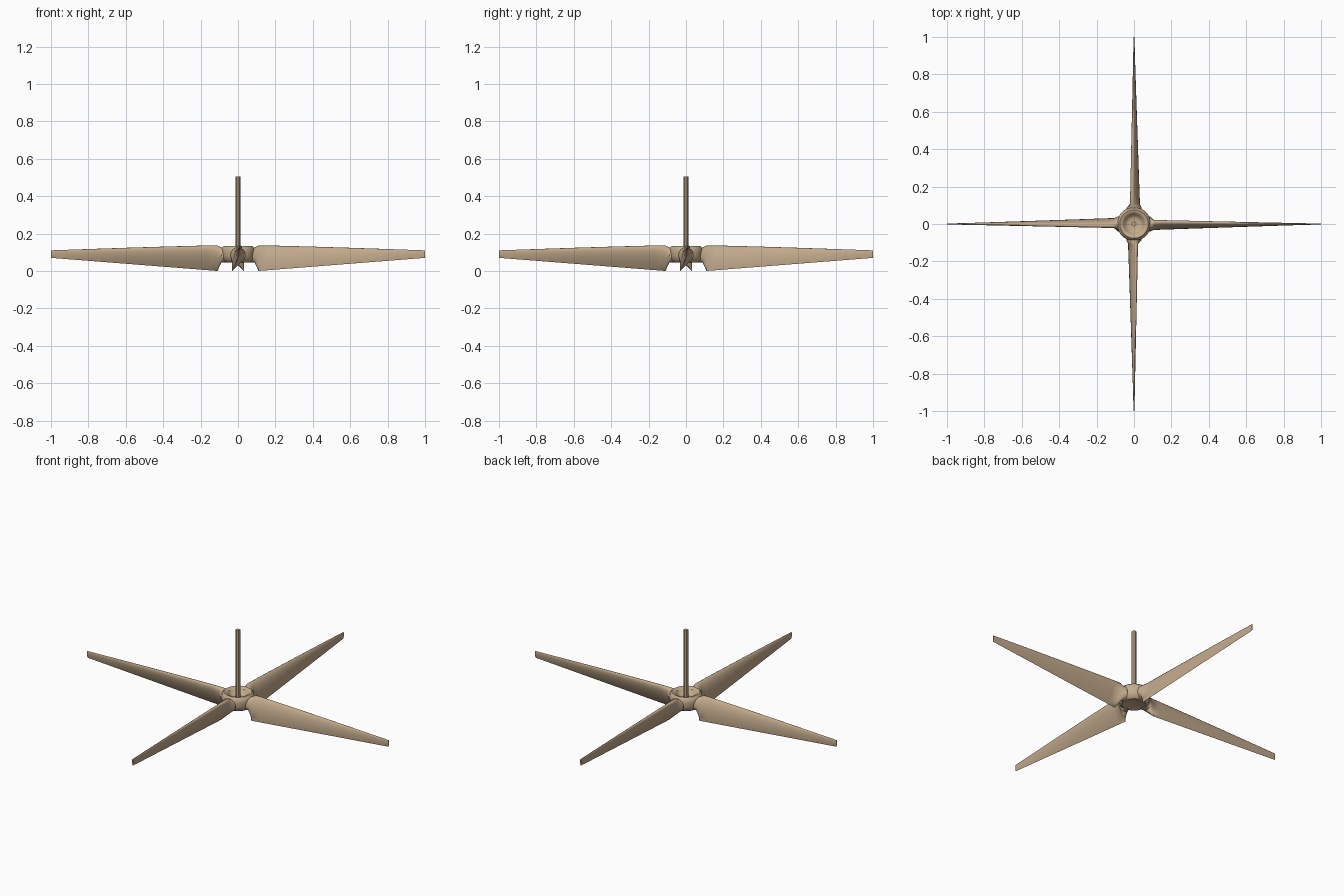
import bpy, bmesh, math

if "Cube" in bpy.data.objects:
    bpy.data.objects.remove(bpy.data.objects["Cube"])

tan = bpy.data.materials.new("tan wood")
tan.diffuse_color = (0.55, 0.41, 0.265, 1)
tan.use_nodes = True
tan.node_tree.nodes["Principled BSDF"].inputs["Base Color"].default_value = tan.diffuse_color


def finish(name, bm, angle=40):
    """Turn a bmesh into a named, smooth-shaded object."""
    bmesh.ops.recalc_face_normals(bm, faces=bm.faces)
    mesh = bpy.data.meshes.new(name)
    bm.to_mesh(mesh)
    bm.free()
    mesh.materials.append(tan)
    ob = bpy.data.objects.new(name, mesh)
    bpy.context.collection.objects.link(ob)
    bpy.ops.object.select_all(action='DESELECT')
    ob.select_set(True)
    bpy.context.view_layer.objects.active = ob
    bpy.ops.object.shade_smooth_by_angle(angle=math.radians(angle))
    return ob


def lathe(name, profile, sides):
    """Spin an (r, z) profile around the z axis."""
    bm = bmesh.new()
    verts = [bm.verts.new((r, 0, z)) for r, z in profile]
    edges = [bm.edges.new(pair) for pair in zip(verts, verts[1:])]
    bmesh.ops.spin(bm, geom=verts + edges, cent=(0, 0, 0), axis=(0, 0, 1),
                   angle=2 * math.pi, steps=sides)
    bmesh.ops.remove_doubles(bm, verts=bm.verts, dist=1e-5)
    return finish(name, bm)


N = 24


def round_section(x, r):
    """Circular collar section, starting at the top."""
    return [(x, r * math.sin(2 * math.pi * i / N),
             0.085 + r * math.cos(2 * math.pi * i / N)) for i in range(N)]


def blade_section(x):
    """Pitched airfoil: blunt upper edge, sharp lower edge."""
    t = (x - 0.11) / 0.89
    top = (0.011 * (1 - t), 0.137 - 0.027 * t ** 1.2)
    low = (-0.031 * (1 - t), 0.07 * t)
    half = 0.017 * (1 - t) + 0.0025
    pts = []
    for i in range(N):
        a = 2 * math.pi * i / N
        u = (1 - math.cos(a)) / 2
        h = half * 2.6 * math.sqrt(u) * (1 - u) * (1 if a < math.pi else -1)
        pts.append((x, top[0] + (low[0] - top[0]) * u + h,
                    top[1] + (low[1] - top[1]) * u))
    return pts


# blades, lofted from the round collar to the tip
for k, side in enumerate(("right", "back", "left", "front")):
    sections = [round_section(0.055, 0.04), round_section(0.088, 0.04)]
    sections += [blade_section(x) for x in
                 (0.11, 0.16, 0.24, 0.34, 0.46, 0.6, 0.74, 0.88, 1.0)]
    bm = bmesh.new()
    rings = [[bm.verts.new(p) for p in s] for s in sections]
    for a, b in zip(rings, rings[1:]):
        for i in range(N):
            j = (i + 1) % N
            bm.faces.new((a[i], a[j], b[j], b[i]))
    bm.faces.new(rings[0])
    bm.faces.new(rings[-1])
    blade = finish(side + "_blade", bm, 50)
    blade.rotation_euler.z = k * math.pi / 2

# hub with a dished top
lathe("hub", [(0, 0.06), (0.045, 0.05), (0.065, 0.046), (0.082, 0.058),
              (0.088, 0.08), (0.09, 0.105), (0.087, 0.124), (0.076, 0.134),
              (0.064, 0.132), (0.054, 0.122), (0.045, 0.106), (0.03, 0.1),
              (0, 0.1)], 32)

# drive shaft
lathe("shaft", [(0, 0.07), (0.013, 0.07), (0.013, 0.505), (0, 0.505)], 8).rotation_euler.z = 0
for poly in bpy.data.objects["shaft"].data.polygons:
    poly.use_smooth = abs(poly.normal.z) < 0.5
